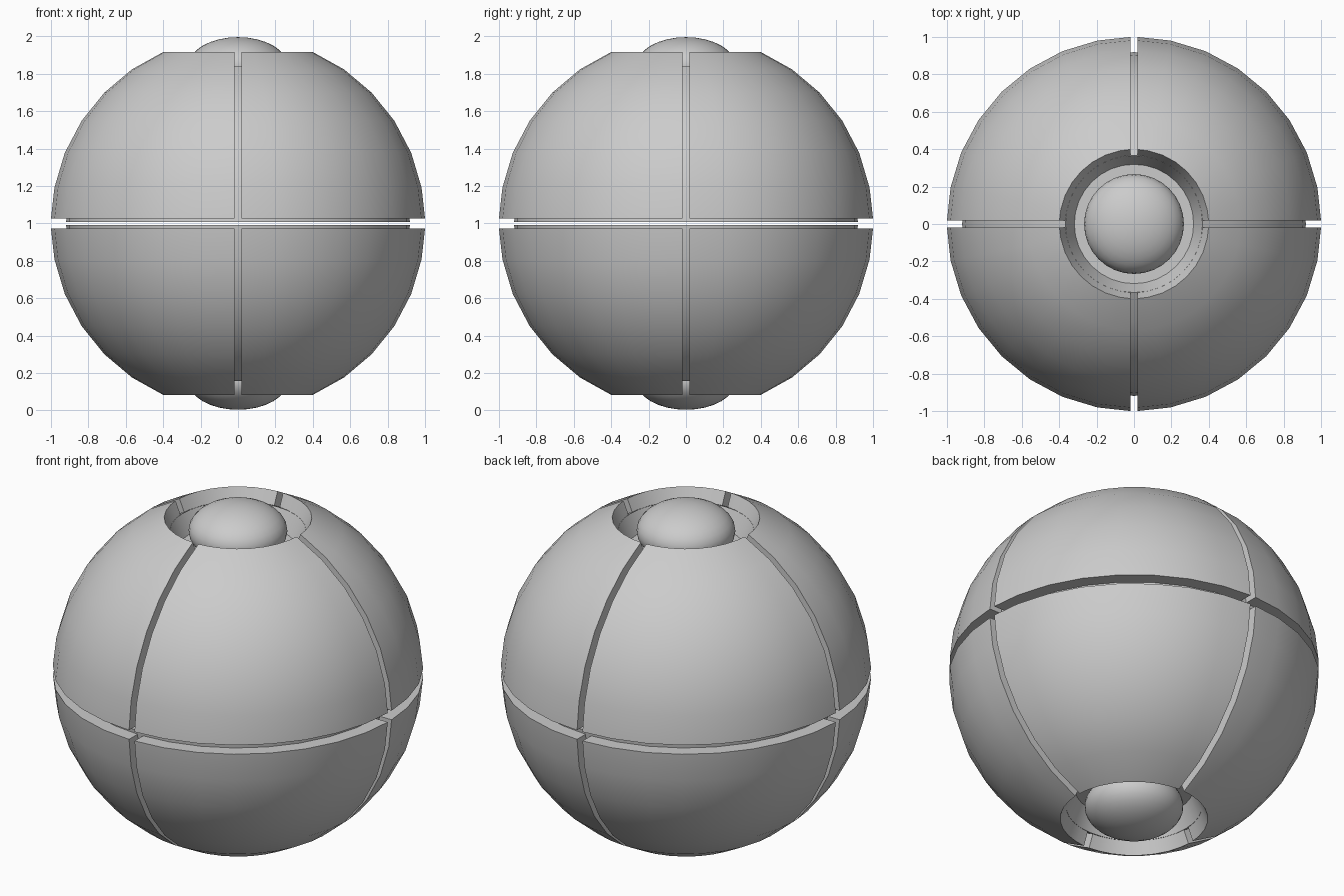
import bpy, bmesh, math
from mathutils import Matrix

if "Cube" in bpy.data.objects:
    bpy.data.objects.remove(bpy.data.objects["Cube"])

CENTRE = 1.0
POLE = math.radians(23.5)      # half angle of the pole opening
SLIT, BELT = 0.018, 0.027      # half widths of the gaps
STEPS = 6

grey = bpy.data.materials.new("plain grey")
grey.diffuse_color = (0.6, 0.6, 0.6, 1)
grey.use_nodes = True
grey.node_tree.nodes["Principled BSDF"].inputs["Base Color"].default_value = grey.diffuse_color


def arc(radius):
    """Profile points (r, z) from the pole opening to the equator."""
    pts = []
    for i in range(STEPS + 1):
        a = POLE + (math.pi / 2 - POLE) * i / STEPS
        pts.append((radius * math.sin(a), radius * math.cos(a)))
    return pts


def finish(bm, name):
    bmesh.ops.remove_doubles(bm, verts=bm.verts, dist=1e-5)
    bmesh.ops.recalc_face_normals(bm, faces=bm.faces)
    me = bpy.data.meshes.new(name)
    bm.to_mesh(me)
    bm.free()
    me.materials.append(grey)
    ob = bpy.data.objects.new(name, me)
    bpy.context.collection.objects.link(ob)
    bpy.ops.object.select_all(action='DESELECT')
    ob.select_set(True)
    bpy.context.view_layer.objects.active = ob
    bpy.ops.object.shade_smooth_by_angle(angle=math.radians(30))
    return ob


def revolve(profile, count, total, slit, belt, signs):
    """Sweep a closed profile about z, holding it back from the gaps."""
    bm = bmesh.new()
    rings = []
    for i in range(count + 1):
        a = total * i / count
        ring = []
        for r, z in profile:
            x, y = r * math.cos(a), r * math.sin(a)
            if slit:
                x, y = max(x, slit), max(y, slit)
            ring.append(bm.verts.new((x * signs[0], y * signs[1],
                                      CENTRE + max(z, belt) * signs[2])))
        rings.append(ring)
    n = len(profile)
    for a, b in zip(rings, rings[1:]):
        for j in range(n):
            k = (j + 1) % n
            bm.faces.new((a[j], a[k], b[k], b[j]))
    if slit:
        # end walls, as quads between the outer and inner arcs
        for ring in (rings[0], rings[-1]):
            for j in range(n // 2 - 1):
                bm.faces.new((ring[j], ring[j + 1], ring[n - 2 - j], ring[n - 1 - j]))
    return bm


# Eight curved outer panels
panel = arc(1.0) + arc(0.92)[::-1]
for sx in (1, -1):
    for sy in (1, -1):
        for sz in (1, -1):
            bm = revolve(panel, 8, math.pi / 2, SLIT, BELT, (sx, sy, sz))
            finish(bm, "outer_panel")

# Inner shell halves with a stepped pole opening
inner = arc(0.919) + arc(0.80)[::-1]
for sz in (1, -1):
    finish(revolve(inner, 32, math.tau, 0, 0.008, (1, 1, sz)), "inner_shell")

# Pole seats and flattened pole buttons
for sz in (1, -1):
    bm = bmesh.new()
    bmesh.ops.create_cone(bm, cap_ends=True, segments=32, radius1=0.33, radius2=0.33,
                          depth=0.04,
                          matrix=Matrix.Translation((0, 0, CENTRE + sz * 0.71)))
    finish(bm, "pole_seat")
    bm = bmesh.new()
    bmesh.ops.create_uvsphere(bm, u_segments=32, v_segments=16, radius=1,
                              matrix=Matrix.Translation((0, 0, CENTRE + sz * 0.841))
                              @ Matrix.Diagonal((0.267, 0.267, 0.155, 1)))
    finish(bm, "pole_button")
